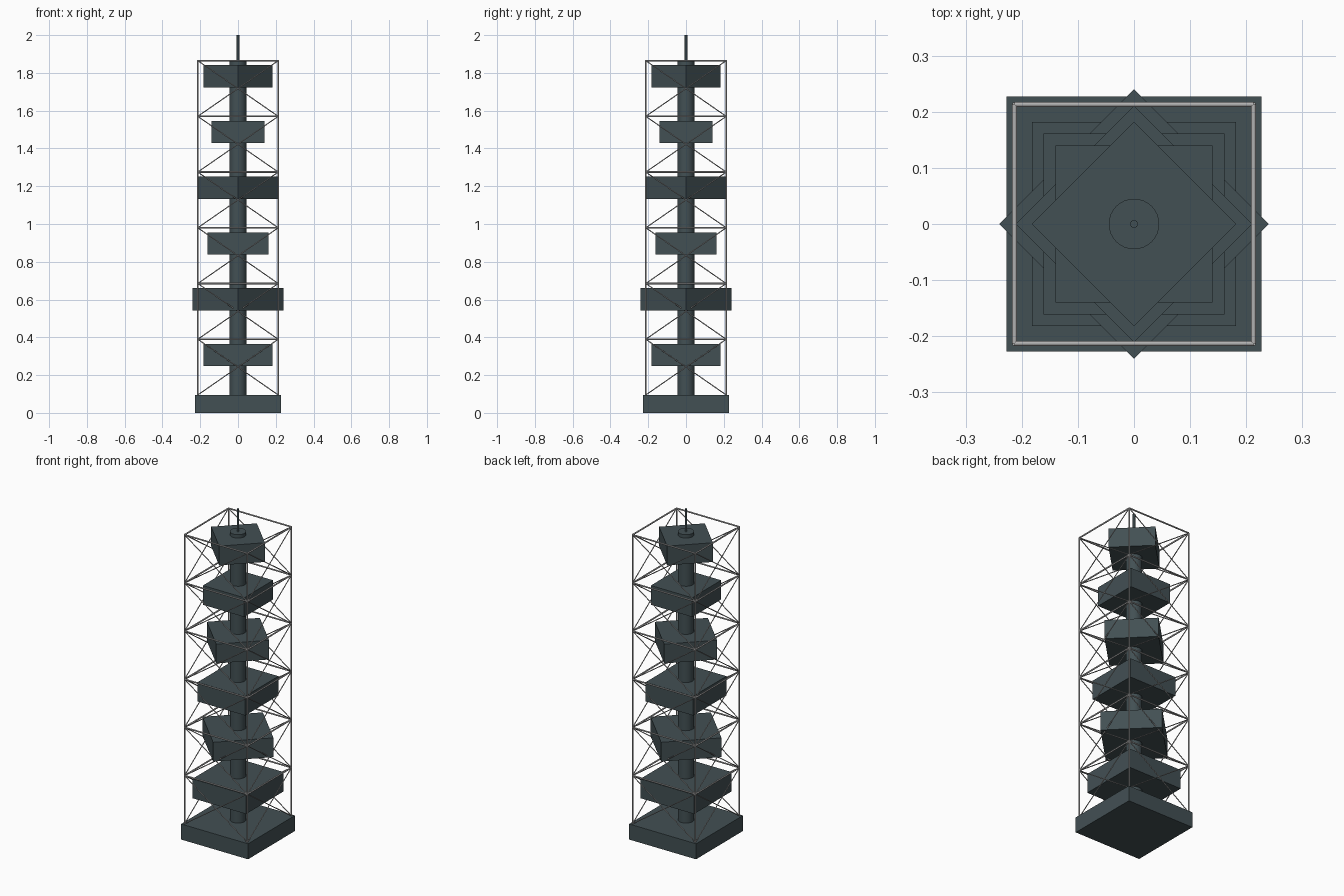
import bpy
import math
from mathutils import Vector

cube = bpy.data.objects.get("Cube")
if cube:
    bpy.data.objects.remove(cube, do_unlink=True)


def make_material(name, color):
    mat = bpy.data.materials.new(name)
    mat.use_nodes = True
    mat.diffuse_color = color
    mat.node_tree.nodes["Principled BSDF"].inputs["Base Color"].default_value = color
    return mat


slate = make_material("dark slate", (0.055, 0.08, 0.088, 1))
steel = make_material("light grey steel", (0.44, 0.44, 0.44, 1))


def block(name, half, z0, z1, angle=0):
    bpy.ops.mesh.primitive_cube_add(size=1, location=(0, 0, (z0 + z1) / 2),
                                    rotation=(0, 0, angle))
    ob = bpy.context.object
    ob.name = name
    ob.scale = (2 * half, 2 * half, z1 - z0)
    ob.data.materials.append(slate)


def rod(name, start, end, radius, mat, sides=8):
    a, b = Vector(start), Vector(end)
    bpy.ops.mesh.primitive_cylinder_add(vertices=sides, radius=radius,
                                        depth=(b - a).length, location=(a + b) / 2)
    ob = bpy.context.object
    ob.name = name
    ob.rotation_euler = (b - a).to_track_quat('Z', 'Y').to_euler()
    ob.data.materials.append(mat)
    bpy.ops.object.shade_smooth_by_angle(angle=math.radians(50))


BASE, BAY, BAYS, R = 0.095, 0.295, 6, 0.213
TOP = BASE + BAY * BAYS

# Plinth, core column and mast
block("base", 0.227, 0, BASE)
rod("core_column", (0, 0, BASE), (0, 0, TOP - 0.003), 0.045, slate, 32)
rod("mast", (0, 0, TOP - 0.01), (0, 0, 2), 0.007, slate, 16)

# Stacked floor blocks, every second one turned by an eighth
for i, half in enumerate((0.182, 0.17, 0.161, 0.149, 0.14, 0.129)):
    z = 0.307 + BAY * i
    block(f"floor_block_{i + 1}", half, z - 0.059, z + 0.059, (i % 2) * math.pi / 4)

# Lattice: posts, ring beams and crossed braces
corners = [(-R, -R), (R, -R), (R, R), (-R, R)]
for side, p in enumerate(corners):
    q = corners[(side + 1) % 4]
    rod(f"corner_post_{side + 1}", (*p, BASE), (*p, TOP), 0.0045, steel)
    for i in range(BAYS):
        low, high = BASE + BAY * i, BASE + BAY * (i + 1)
        tag = f"{side + 1}_{i + 1}"
        rod("ring_beam_" + tag, (*p, high), (*q, high), 0.0045, steel)
        rod("brace_rising_" + tag, (*p, low), (*q, high), 0.0028, steel)
        rod("brace_falling_" + tag, (*p, high), (*q, low), 0.0028, steel)
